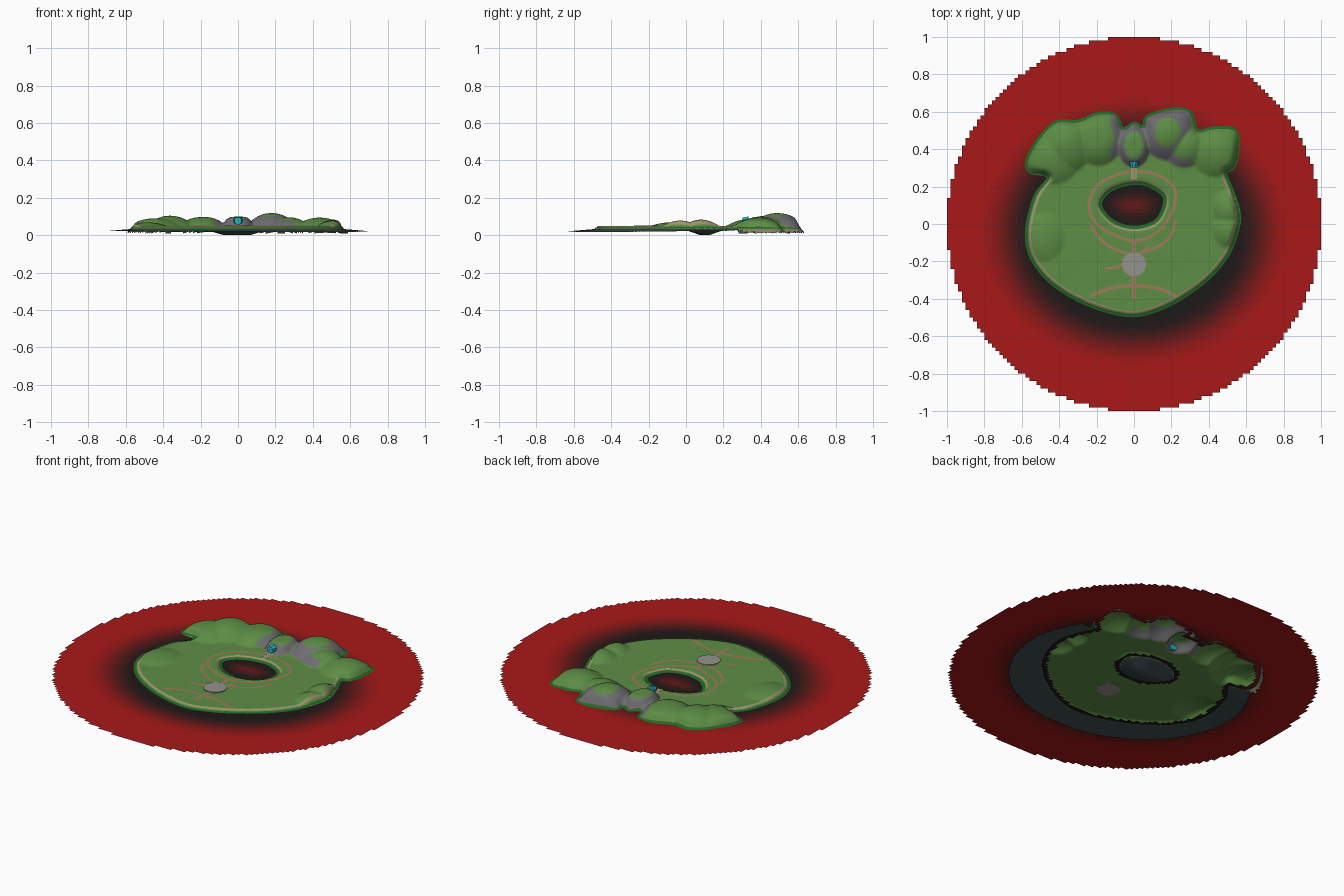
import bpy, bmesh
from math import hypot, sin, cos, pi
from mathutils import Vector

if "Cube" in bpy.data.objects:
    bpy.data.objects.remove(bpy.data.objects["Cube"])

WATER_Z = 0.033
SHORE = [(-.46,.25),(-.53,.15),(-.575,-.03),(-.555,-.17),(-.47,-.29),(-.35,-.38),(-.2,-.45),
         (-.03,-.49),(.1,-.47),(.25,-.4),(.4,-.29),(.5,-.17),(.55,-.05),(.565,.05),(.53,.17),
         (.49,.27),(.53,.3),(.555,.38),(.545,.5),(.43,.515),(.34,.5),(.3,.6),(.2,.615),(.07,.575),
         (.05,.52),(0,.54),(-.06,.51),(-.1,.585),(-.2,.59),(-.3,.55),(-.41,.55),(-.5,.47),
         (-.57,.35),(-.56,.28)]
LAGOON = [(-.18,.1),(-.14,.17),(-.05,.21),(.05,.215),(.14,.17),(.165,.12),(.13,.03),(.06,-.01),
          (-.03,-.015),(-.12,.02)]
# hills: x, y, rx, ry, height, steepness
HILLS = [(-.44,.36,.16,.15,.043,2),(-.36,.43,.14,.16,.057,2),(-.19,.46,.13,.15,.05,2.5),
         (0,.42,.085,.115,.053,4),(.18,.49,.14,.15,.071,2.2),(.27,.42,.12,.12,.05,2),
         (.44,.39,.14,.14,.047,2),(-.48,-.07,.11,.13,.022,2),(.51,-.03,.09,.1,.031,2),
         (.51,.08,.09,.1,.036,2)]

def material(name, color):
    m = bpy.data.materials.new(name)
    m.diffuse_color = (*color, 1)
    m.use_nodes = True
    m.node_tree.nodes["Principled BSDF"].inputs["Base Color"].default_value = m.diffuse_color
    return m

GRASS = material("grass", (.11,.27,.06))
EDGE = material("shore_grass", (.02,.13,.02))
ROCK = material("rock", (.16,.155,.165))
CLIFF = material("cliff", (.26,.21,.14))
SEABED = material("seabed", (.05,.075,.08))
SAND = material("sand", (.34,.3,.15))
PATH = material("path", (.33,.2,.1))
TEAL = material("teal", (.02,.45,.5))

def spline(pts, n, closed):
    """Catmull-Rom interpolation of 2D points."""
    out, c = [], len(pts)
    at = lambda i: Vector(pts[i % c] if closed else pts[max(0, min(c - 1, i))])
    for i in range(c if closed else c - 1):
        a, b, d, e = (at(i + k) for k in (-1, 0, 1, 2))
        for k in range(n):
            t = k / n
            out.append(.5*(2*b + (d-a)*t + (2*a-5*b+4*d-e)*t*t + (3*b-a-3*d+e)*t**3))
    if not closed:
        out.append(at(c - 1))
    return out

def signed_distance(poly, x, y):
    inside, best = False, 9
    ax, ay = poly[-1]
    for bx, by in poly:
        dx, dy = bx - ax, by - ay
        t = max(0, min(1, ((x-ax)*dx + (y-ay)*dy) / (dx*dx + dy*dy + 1e-12)))
        best = min(best, (x-ax-t*dx)**2 + (y-ay-t*dy)**2)
        if (ay > y) != (by > y) and x < ax + (y-ay)*dx/dy:
            inside = not inside
        ax, ay = bx, by
    return best**.5 if inside else -best**.5

shore_poly = [tuple(p) for p in spline(SHORE, 3, True)]
lagoon_poly = [tuple(p) for p in spline(LAGOON, 3, True)]

def height(x, y):
    """Return ground height, shore distance, lagoon flag."""
    outer, inner = signed_distance(shore_poly, x, y), signed_distance(lagoon_poly, x, y)
    if inner > 0:
        return max(0, WATER_Z - .35*inner), -inner, True
    d = min(outer, -inner)
    if d < 0:
        slope = 1 if y > .28 else .085
        return max(.01, WATER_Z + d*slope), d, False
    bump = 0
    for hx, hy, rx, ry, h, p in HILLS:
        q = hypot((x-hx)/rx, (y-hy)/ry)
        if q < 1:
            bump = max(bump, h*(1 - q**p))
    z = WATER_Z + .014*min(1, d/.02) + bump*min(1, d/.03)
    return z + .0012*sin(23*x + 2*sin(9*y))*sin(19*y)*min(1, d/.1), d, False

def finish(bm, name, mats, smooth=True):
    me = bpy.data.meshes.new(name)
    bm.to_mesh(me)
    bm.free()
    for m in mats:
        me.materials.append(m)
    for p in me.polygons:
        p.use_smooth = smooth
    ob = bpy.data.objects.new(name, me)
    bpy.context.collection.objects.link(ob)
    return ob

# island ground, hills and shallow seabed
bm = bmesh.new()
S, verts, info = .0105, {}, {}
for i in range(-67, 68):
    for j in range(-61, 62):
        x, y = i*S, j*S
        z, d, lag = height(x, y)
        if d > -.025 or lag or hypot(x/.7, (y+.04)/.6) < 1:
            verts[i, j] = bm.verts.new((x, y, z))
            info[i, j] = d
for (i, j) in list(verts):
    keys = [(i, j), (i+1, j), (i+1, j+1), (i, j+1)]
    if all(k in verts for k in keys):
        f = bm.faces.new([verts[k] for k in keys])
        f.normal_update()
        d = sum(info[k] for k in keys)/4
        x, y, _ = f.calc_center_median()
        steep = f.normal.z < .9 and y > .3 and -.13 < x < .3
        f.material_index = (2 if y > .3 else 3) if d < -.004 else 1 if steep else 0
finish(bm, "island", [GRASS, ROCK, CLIFF, SEABED])

# water sheet with stepped round rim, darkening towards the shore
N = 20
waters = [material(f"water_{k}", (.012+.39*(k/N)**1.6, .009, .009)) for k in range(N + 1)]
bm = bmesh.new()
grid = {}
def wv(i, j):
    if (i, j) not in grid:
        grid[i, j] = bm.verts.new((i*.02, j*.02, WATER_Z))
    return grid[i, j]
for i in range(-50, 50):
    for j in range(-50, 50):
        x, y = i*.02 + .01, j*.02 + .01
        if hypot(x, y) > 1:
            continue
        q = hypot(x/.85, (y+.04)/.74)
        t = (q - .63)/.37
        if q < .95:
            _, d, lag = height(x, y)
            if d > .025:
                continue
            if lag:
                t = -d*4.5
        t = max(0, min(1, t))
        f = bm.faces.new([wv(i, j), wv(i+1, j), wv(i+1, j+1), wv(i, j+1)])
        f.material_index = round(t*t*(3-2*t)*N)
finish(bm, "water", waters, False)

def ribbon(name, pts, width, mat, closed=False, offset=0, lift=.002, n=8):
    """Flat strip laid over the ground along a path."""
    path = spline(pts, n, closed)
    c = len(path)
    bm = bmesh.new()
    rows = []
    for k, p in enumerate(path):
        a = path[(k-1) % c] if closed else path[max(0, k-1)]
        b = path[(k+1) % c] if closed else path[min(c-1, k+1)]
        t = (b - a).normalized()
        side = Vector((-t.y, t.x))
        row = []
        for s in (-.5, 0, .5):
            q = p + side*(offset + s*width)
            row.append(bm.verts.new((q.x, q.y, max(WATER_Z, height(q.x, q.y)[0]) + lift)))
        rows.append(row)
    for k in range(c if closed else c - 1):
        r, s = rows[k], rows[(k+1) % c]
        for m in (0, 1):
            bm.faces.new((r[m], s[m], s[m+1], r[m+1]))
    bmesh.ops.recalc_face_normals(bm, faces=bm.faces)
    if sum(f.normal.z for f in bm.faces) < 0:
        bmesh.ops.reverse_faces(bm, faces=bm.faces)
    return finish(bm, name, [mat])

# shore trims
ribbon("shore_edge", SHORE, .016, EDGE, True, n=5)
ribbon("lagoon_edge", LAGOON, .018, EDGE, True)
ribbon("beach", SHORE[:16], .012, SAND, offset=.02)
ribbon("lagoon_beach", LAGOON, .008, SAND, True, offset=.016)

# footpaths
ribbon("inner_path", [(-.24,.1),(-.2,.2),(-.1,.26),(0,.28),(.12,.265),(.21,.2),(.22,.12),(.18,.02),
                      (.1,-.06),(0,-.09),(-.1,-.06),(-.2,0)], .017, PATH, True)
ribbon("outer_path", [(.225,.02),(.19,-.07),(.11,-.13),(0,-.16),(-.11,-.13),(-.19,-.07),(-.23,.0)], .016, PATH)
ribbon("main_path", [(0,-.08),(0,-.2),(0,-.3),(0,-.4)], .02, PATH, lift=.0025)
ribbon("side_path", [(-.155,-.24),(-.08,-.225),(0,-.18),(.08,-.12)], .016, PATH)
ribbon("south_path", [(-.235,-.385),(-.13,-.345),(0,-.33),(.13,-.345),(.225,-.385)], .02, PATH)
ribbon("cave_ramp", [(0,.23),(0,.27),(0,.31)], .032, SAND, lift=.004)

# round plaza
bm = bmesh.new()
bmesh.ops.create_cone(bm, cap_ends=True, segments=32, radius1=.064, radius2=.064, depth=.006)
plaza = finish(bm, "plaza", [material("paving", (.3,.29,.27))], False)
plaza.location = (0, -.215, .0485)

# glowing cave mouth in the middle hill
bm = bmesh.new()
bmesh.ops.create_cone(bm, cap_ends=True, segments=8, radius1=.026, radius2=.02, depth=.03)
cave = finish(bm, "cave_mouth", [TEAL], False)
cave.rotation_euler = (pi/2, pi/8, 0)
cave.location = (0, .318, .076)
